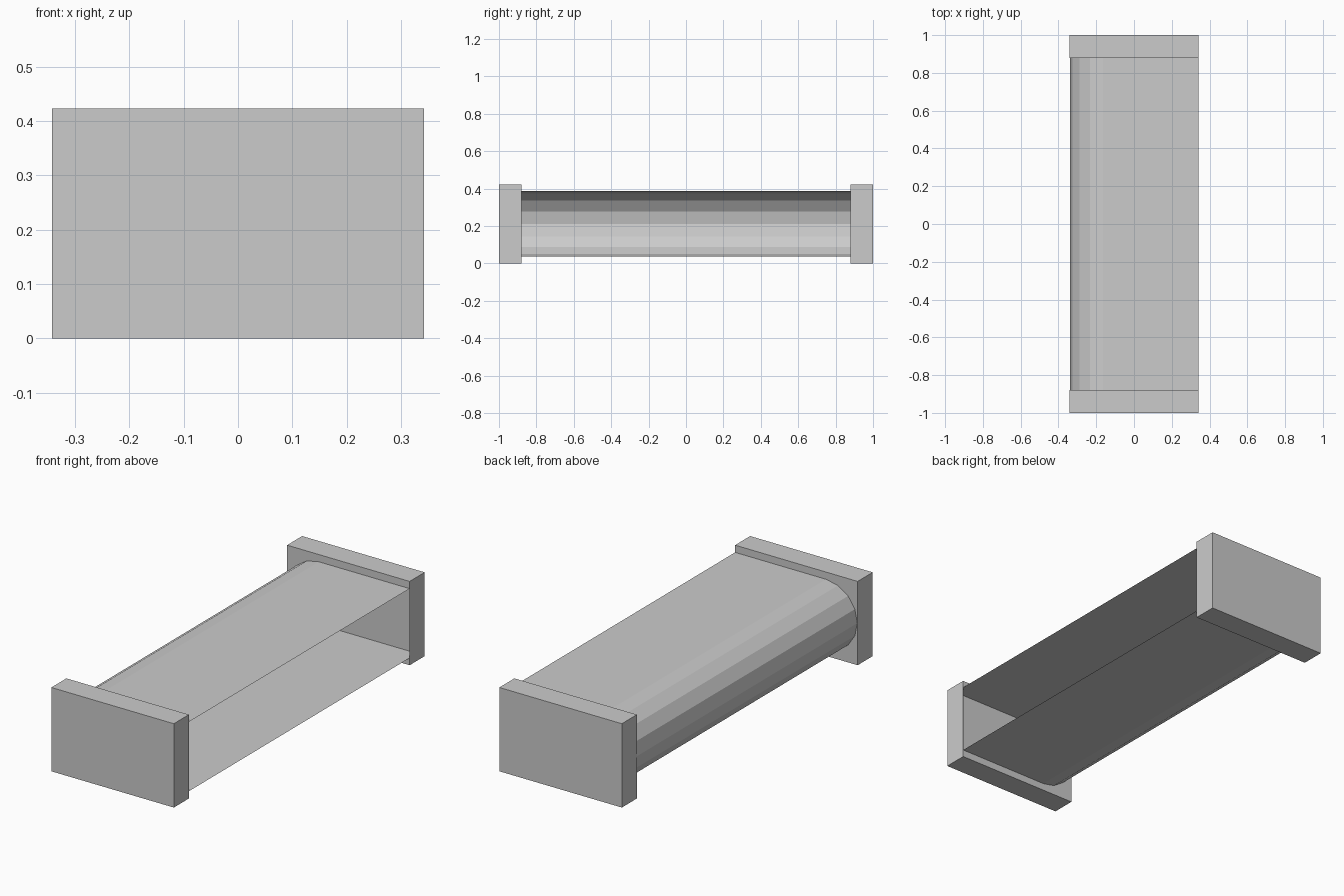
import bpy, bmesh, math

if "Cube" in bpy.data.objects:
    bpy.data.objects.remove(bpy.data.objects["Cube"])

HX, HEIGHT = 0.342, 0.423      # half width and height of the end blocks
Y_IN, Y_OUT, Y_REC = 0.88, 1.0, 0.94
R, ZC = 0.175, 0.2115          # bend radius and centre height


def profile(x_open, gap=0.0):
    """U outline in x/z, open at +x, with an 8-sided half-round bend."""
    cx = -HX + R + gap
    pts = [(x_open, ZC + R)]
    for i in range(9):
        a = math.pi * i / 8
        pts.append((cx - R * math.sin(a), ZC + R * math.cos(a)))
    pts.append((x_open, ZC - R))
    return pts


def extrude(name, pts, y0, y1, closed):
    """Sweep an x/z outline along y as an open sheet or a closed solid."""
    bm = bmesh.new()
    a = [bm.verts.new((x, y0, z)) for x, z in pts]
    b = [bm.verts.new((x, y1, z)) for x, z in pts]
    n = len(pts)
    for i in range(n if closed else n - 1):
        j = (i + 1) % n
        bm.faces.new((a[i], a[j], b[j], b[i]))
    if closed:
        bm.faces.new(a)
        bm.faces.new(b)
    bmesh.ops.recalc_face_normals(bm, faces=bm.faces)
    me = bpy.data.meshes.new(name)
    bm.to_mesh(me)
    bm.free()
    ob = bpy.data.objects.new(name, me)
    bpy.context.collection.objects.link(ob)
    return ob


# Curved sheet, open on the right side
extrude("curved_sheet", profile(HX, 0.002), -Y_IN, Y_IN, False)

# End blocks, each with a shallow recess inside the sheet outline
rect = [(-HX, 0), (HX, 0), (HX, HEIGHT), (-HX, HEIGHT)]
for label, s in (("front", -1), ("back", 1)):
    block = extrude(label + "_end_block", rect, s * Y_IN, s * Y_OUT, True)
    cutter = extrude(label + "_recess_cutter", profile(HX - 0.002, 0.002),
                     s * 0.8, s * Y_REC, True)
    cutter.hide_render = True
    cutter.hide_set(True)
    mod = block.modifiers.new("recess", 'BOOLEAN')
    mod.operation = 'DIFFERENCE'
    mod.solver = 'EXACT'
    mod.object = cutter
